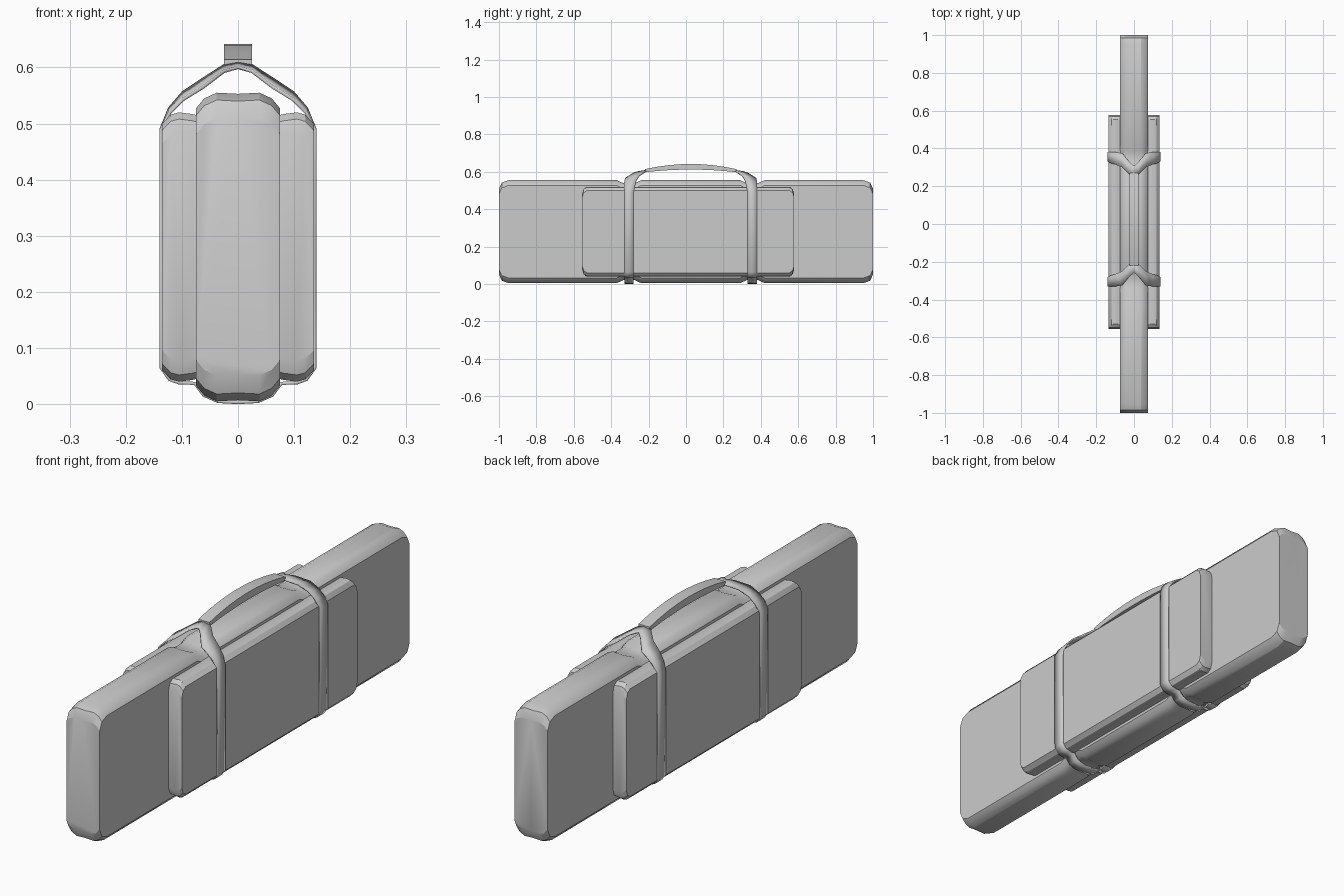
import bpy
import bmesh

cube = bpy.data.objects.get("Cube")
if cube:
    bpy.data.objects.remove(cube, do_unlink=True)

grey = bpy.data.materials.new("light grey fabric")
COLOR = (0.6, 0.6, 0.6, 1)
grey.diffuse_color = COLOR
grey.use_nodes = True
grey.node_tree.nodes["Principled BSDF"].inputs["Base Color"].default_value = COLOR


def loft(name, rings, closed_ring=True, caps=True, angle=0.45, thickness=0):
    """Skin a row of equally sized point rings into one object."""
    bm = bmesh.new()
    rows = [[bm.verts.new(p) for p in ring] for ring in rings]
    n = len(rows[0])
    for a, b in zip(rows, rows[1:]):
        for i in range(n if closed_ring else n - 1):
            j = (i + 1) % n
            bm.faces.new((a[i], a[j], b[j], b[i]))
    if caps:
        bm.faces.new(rows[0])
        bm.faces.new(rows[-1])
    bmesh.ops.remove_doubles(bm, verts=bm.verts, dist=0.0001)
    bmesh.ops.recalc_face_normals(bm, faces=bm.faces)
    mesh = bpy.data.meshes.new(name)
    bm.to_mesh(mesh)
    bm.free()
    mesh.materials.append(grey)
    obj = bpy.data.objects.new(name, mesh)
    bpy.context.collection.objects.link(obj)
    bpy.ops.object.select_all(action='DESELECT')
    obj.select_set(True)
    bpy.context.view_layer.objects.active = obj
    bpy.ops.object.shade_smooth_by_angle(angle=angle)
    if thickness:
        mod = obj.modifiers.new("thickness", 'SOLIDIFY')
        mod.thickness = thickness
        mod.offset = 0
    return obj


def padded_box(name, crown, stations, bottom, top):
    """crown: (x, edge inset); stations: (y, drop of the top and bottom)."""
    rings = []
    for y, drop in stations:
        upper = [(x, y, top - inset - drop) for x, inset in crown]
        lower = [(x, y, bottom + inset + drop) for x, inset in reversed(crown)]
        rings.append(upper + lower)
    return loft(name, rings)


MID = 0.025            # middle between the two straps
STRAP_OFFSET = 0.33    # strap centre from that middle

# Long case body, pinched under both straps
half_crown = [(0, 0.002), (0.038, 0), (0.06, 0.01), (0.075, 0.028)]
crown = [(-x, i) for x, i in reversed(half_crown[1:])] + half_crown
stations = [(-1, 0.046), (-0.985, 0.013), (-0.95, 0)]
for centre in (MID - STRAP_OFFSET, MID + STRAP_OFFSET):
    stations += [(centre - 0.065, 0), (centre - 0.03, 0.016),
                 (centre + 0.03, 0.016), (centre + 0.065, 0)]
stations += [(-y, d) for y, d in reversed(stations[:3])]
padded_box("case_body", crown, stations, 0.005, 0.555)

# Flat pocket on each side
pocket_crown = [(0.07, 0.006), (0.082, 0.003), (0.105, 0), (0.12, 0.004), (0.135, 0.02)]
pocket_stations = [(-0.555, 0.036), (-0.547, 0.012), (-0.53, 0),
                   (0.553, 0), (0.57, 0.012), (0.578, 0.036)]
for side, name in ((1, "left_pocket"), (-1, "right_pocket")):
    padded_box(name, [(side * x, i) for x, i in pocket_crown],
               pocket_stations, 0.04, 0.52)

# Straps: x, z, outer edge, inner edge (measured from the middle), tilt
half_path = [
    (0, 0.003, 0.355, 0.305, 0), (0.036, 0.005, 0.355, 0.305, 0),
    (0.061, 0.016, 0.355, 0.305, 0), (0.077, 0.037, 0.355, 0.305, 0),
    (0.105, 0.038, 0.355, 0.305, 0), (0.122, 0.044, 0.355, 0.305, 0),
    (0.137, 0.065, 0.355, 0.305, 0), (0.137, 0.49, 0.355, 0.305, 0),
    (0.122, 0.523, 0.355, 0.297, 0.004), (0.098, 0.549, 0.355, 0.29, 0.006),
    (0.062, 0.572, 0.35, 0.275, 0.007), (0.025, 0.598, 0.305, 0.238, 0.005),
    (0, 0.604, 0.282, 0.235, 0.004)]
path = half_path + [(-x, *rest) for x, *rest in reversed(half_path[:-1])]
for end, name in ((-1, "front_strap"), (1, "back_strap")):
    edges = [[(x, MID + end * outer, z - tilt), (x, MID + end * inner, z + tilt)]
             for x, z, outer, inner, tilt in path]
    loft(name, edges, closed_ring=False, caps=False, thickness=0.006)

# Arched carrying handle, thicker in the middle
handle = []
STEPS = 8
for k in range(STEPS + 1):
    t = 2 * k / STEPS - 1
    top = 0.642 - 0.028 * t * t
    low = top - 0.03 + 0.014 * t * t
    y = MID + 0.245 * t
    handle.append([(-0.025, y, low), (0.025, y, low), (0.025, y, top), (-0.025, y, top)])
loft("carry_handle", handle)
